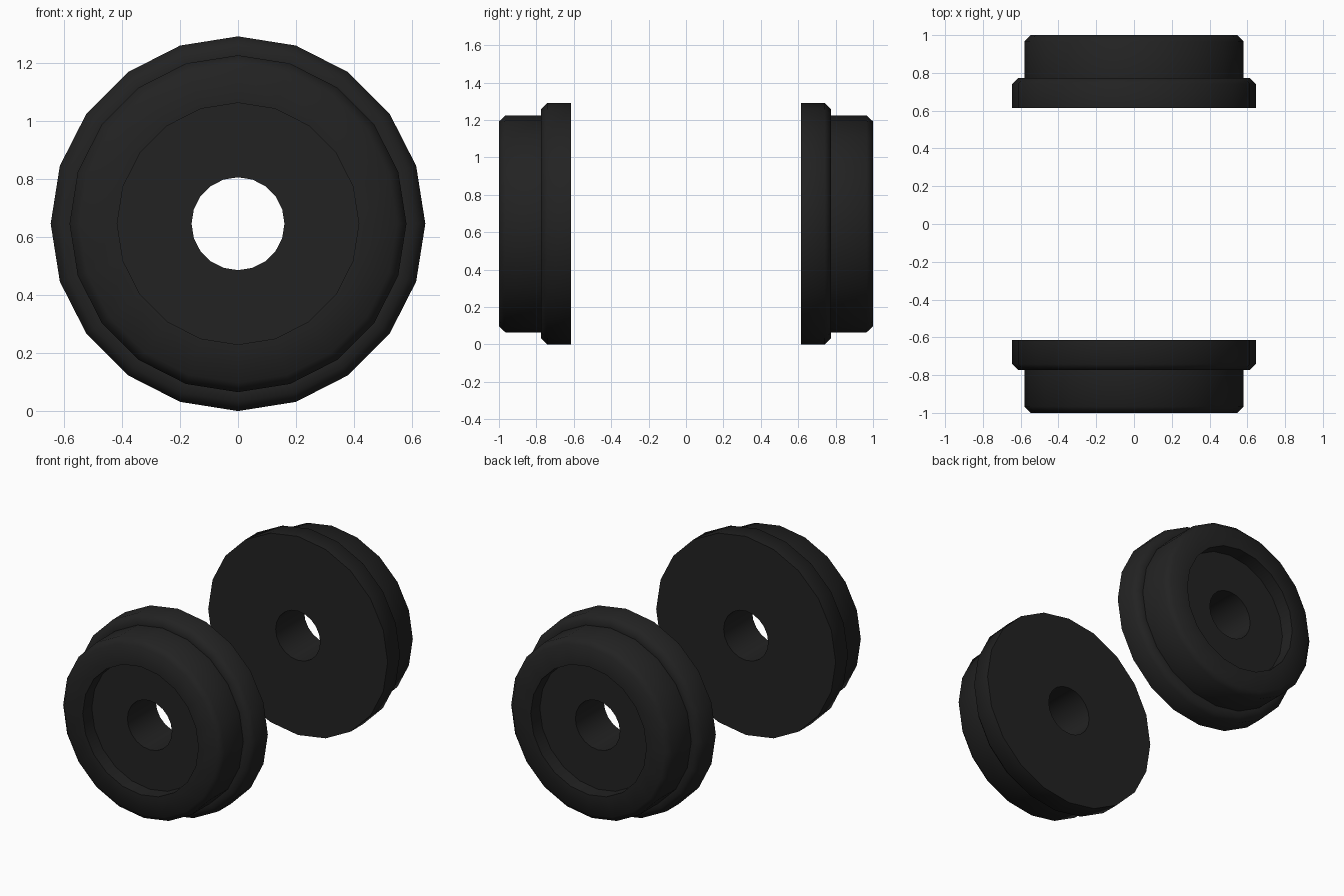
import bpy, bmesh, math

if "Cube" in bpy.data.objects:
    bpy.data.objects.remove(bpy.data.objects["Cube"])

SIDES = 20
AXLE_Z = 0.645

# closed cross-section of a flanged wheel: (radius, distance from centre)
PROFILE = [
    (0.16, 0.615), (0.645, 0.615), (0.645, 0.742), (0.613, 0.774),
    (0.58, 0.774), (0.58, 0.966), (0.547, 1.0), (0.416, 1.0),
    (0.416, 0.907), (0.16, 0.907),
]

rubber = bpy.data.materials.new("dark_metal")
rubber.diffuse_color = (0.016, 0.016, 0.016, 1)
rubber.use_nodes = True
rubber.node_tree.nodes["Principled BSDF"].inputs["Base Color"].default_value = rubber.diffuse_color


def make_wheel(name, side):
    """Spin the cross-section around the y axis; side is -1 front, +1 back."""
    bm = bmesh.new()
    rings = []
    for i in range(SIDES):
        a = 2 * math.pi * i / SIDES
        rings.append([bm.verts.new((r * math.sin(a), side * d, r * math.cos(a)))
                      for r, d in PROFILE])
    n = len(PROFILE)
    for i in range(SIDES):
        a, b = rings[i], rings[(i + 1) % SIDES]
        for j in range(n):
            k = (j + 1) % n
            bm.faces.new((a[j], a[k], b[k], b[j]))
    bmesh.ops.recalc_face_normals(bm, faces=bm.faces)
    mesh = bpy.data.meshes.new(name)
    bm.to_mesh(mesh)
    bm.free()
    mesh.materials.append(rubber)
    ob = bpy.data.objects.new(name, mesh)
    ob.location.z = AXLE_Z
    bpy.context.collection.objects.link(ob)
    # smooth tread and chamfers, crisp steps and recess
    bpy.ops.object.select_all(action='DESELECT')
    ob.select_set(True)
    bpy.context.view_layer.objects.active = ob
    bpy.ops.object.shade_smooth_by_angle(angle=math.radians(50))
    return ob


make_wheel("front_wheel", -1)
make_wheel("back_wheel", 1)
